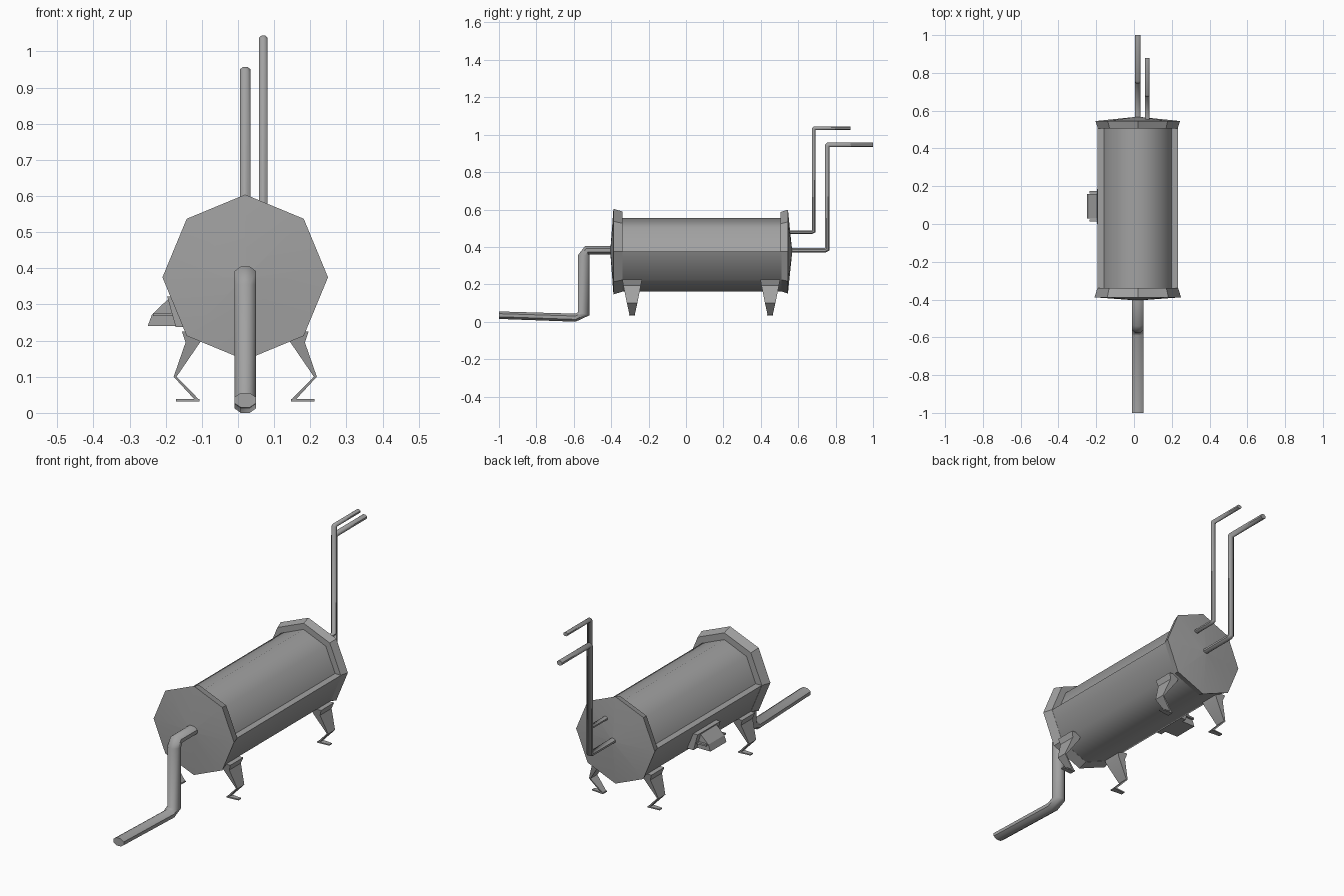
import bpy
import bmesh
from math import sin, cos, pi, radians

if "Cube" in bpy.data.objects:
    bpy.data.objects.remove(bpy.data.objects["Cube"])

CX, CZ = 0.02, 0.375   # barrel axis

steel = bpy.data.materials.new("grey_steel")
steel.use_nodes = True
grey = (0.36, 0.36, 0.36, 1)
steel.diffuse_color = grey
steel.node_tree.nodes["Principled BSDF"].inputs["Base Color"].default_value = grey


def loft(name, rings, angle=50):
    """Skin equal-sized point rings, cap both ends."""
    bm = bmesh.new()
    rows = [[bm.verts.new(p) for p in ring] for ring in rings]
    n = len(rows[0])
    for a, b in zip(rows, rows[1:]):
        for i in range(n):
            j = (i + 1) % n
            bm.faces.new((a[i], a[j], b[j], b[i]))
    bm.faces.new(rows[0])
    bm.faces.new(rows[-1][::-1])
    bmesh.ops.remove_doubles(bm, verts=bm.verts, dist=0.0002)
    bmesh.ops.recalc_face_normals(bm, faces=bm.faces)
    mesh = bpy.data.meshes.new(name)
    bm.to_mesh(mesh)
    bm.free()
    obj = bpy.data.objects.new(name, mesh)
    bpy.context.collection.objects.link(obj)
    mesh.materials.append(steel)
    bpy.ops.object.select_all(action='DESELECT')
    obj.select_set(True)
    bpy.context.view_layer.objects.active = obj
    bpy.ops.object.shade_smooth_by_angle(angle=radians(angle))
    return obj


def arc(y, r, start, count):
    """Octagon corners around the barrel axis."""
    return [(CX + r * cos(start + i * pi / 4), y, CZ + r * sin(start + i * pi / 4))
            for i in range(count)]


def tube(name, x, half, pairs):
    """Bent pipe: each pair gives its outer and inner edge in the yz plane."""
    rings = []
    for (y0, z0), (y1, z1) in pairs:
        ring = []
        for i in range(8):
            a = (i + 0.5) * pi / 4
            t, k = 0.5 + 0.5 * cos(a) / cos(pi / 8), sin(a) / cos(pi / 8)
            ring.append((x + half * k, y0 + (y1 - y0) * t, z0 + (z1 - z0) * t))
        rings.append(ring)
    return loft(name, rings)


# Barrel: wide lower half, narrower lid
loft("lower_barrel", [arc(y, 0.213, pi, 5) for y in (-0.36, 0.52)])
loft("lid", [arc(y, 0.179, 0, 5) for y in (-0.36, 0.52)])

# Flared end caps with slightly domed faces
for name, profile in (
        ("front_cap", ((-0.405, 0.001), (-0.388, 0.229), (-0.34, 0.214))),
        ("rear_cap", ((0.568, 0.001), (0.545, 0.224), (0.505, 0.211)))):
    loft(name, [arc(y, r, 0, 8) for y, r in profile], 40)

# Front pipe
tube("front_pipe", CX, 0.03, (
    ((-0.39, 0.405), (-0.39, 0.36)), ((-0.54, 0.405), (-0.52, 0.36)),
    ((-0.578, 0.355), (-0.515, 0.355)), ((-0.578, 0.05), (-0.515, 0.035)),
    ((-0.59, 0.043), (-0.59, 0.0)), ((-1.0, 0.055), (-1.0, 0.015))))


# Rear exhaust pipes
def exhaust(name, x, half, low, back, high, end):
    r = half * 0.8
    tube(name, x, half, (
        ((0.55, low + r), (0.55, low - r)),
        ((back - r, low + r), (back - r, low - r)),
        ((back - r, low + r), (back + r, low)),
        ((back - r, high), (back + r, high - r)),
        ((back, high + r), (back + r, high - r)),
        ((end, high + r), (end, high - r))))


exhaust("tall_exhaust", 0.07, 0.012, 0.478, 0.682, 1.034, 0.88)
exhaust("short_exhaust", CX, 0.015, 0.381, 0.755, 0.945, 1.0)

# Legs: flat tapering strips, bent at knee and ankle (inner x, outer x, z, half width)
leg = ((0.115, 0.175, 0.225, 0.053), (0.125, 0.165, 0.195, 0.047),
       (0.190, 0.198, 0.100, 0.028), (0.128, 0.140, 0.037, 0.014))
foot = ((0.127, 0.032, 0.016), (0.192, 0.032, 0.010))
for end, y in (("front", -0.288), ("rear", 0.45)):
    for side, s in (("left", 1), ("right", -1)):
        loft(f"{end}_{side}_leg",
             [[(CX + s * a, y - w, z), (CX + s * b, y - w, z),
               (CX + s * b, y + w, z), (CX + s * a, y + w, z)]
              for a, b, z, w in leg], 20)
        loft(f"{end}_{side}_foot",
             [[(CX + s * x, y - w, z), (CX + s * x, y + w, z),
               (CX + s * x, y + w, z + 0.006), (CX + s * x, y - w, z + 0.006)]
              for x, z, w in foot], 20)


# Side hopper with mounting plate and hinge pins
def side_part(name, outline, y0, y1):
    loft(name, [[(x, y, z) for x, z in outline] for y in (y0, y1)], 20)


side_part("hopper", ((-0.25, 0.24), (-0.238, 0.272), (-0.19, 0.318),
                     (-0.15, 0.30), (-0.14, 0.24)), 0.028, 0.158)
side_part("hopper_plate", ((-0.172, 0.237), (-0.196, 0.322),
                           (-0.16, 0.322), (-0.13, 0.237)), 0.0, 0.185)
for name, y in (("front_hinge_pin", 0.012), ("rear_hinge_pin", 0.162)):
    side_part(name, ((-0.235, 0.268), (-0.235, 0.277),
                     (-0.17, 0.277), (-0.17, 0.268)), y, y + 0.012)
